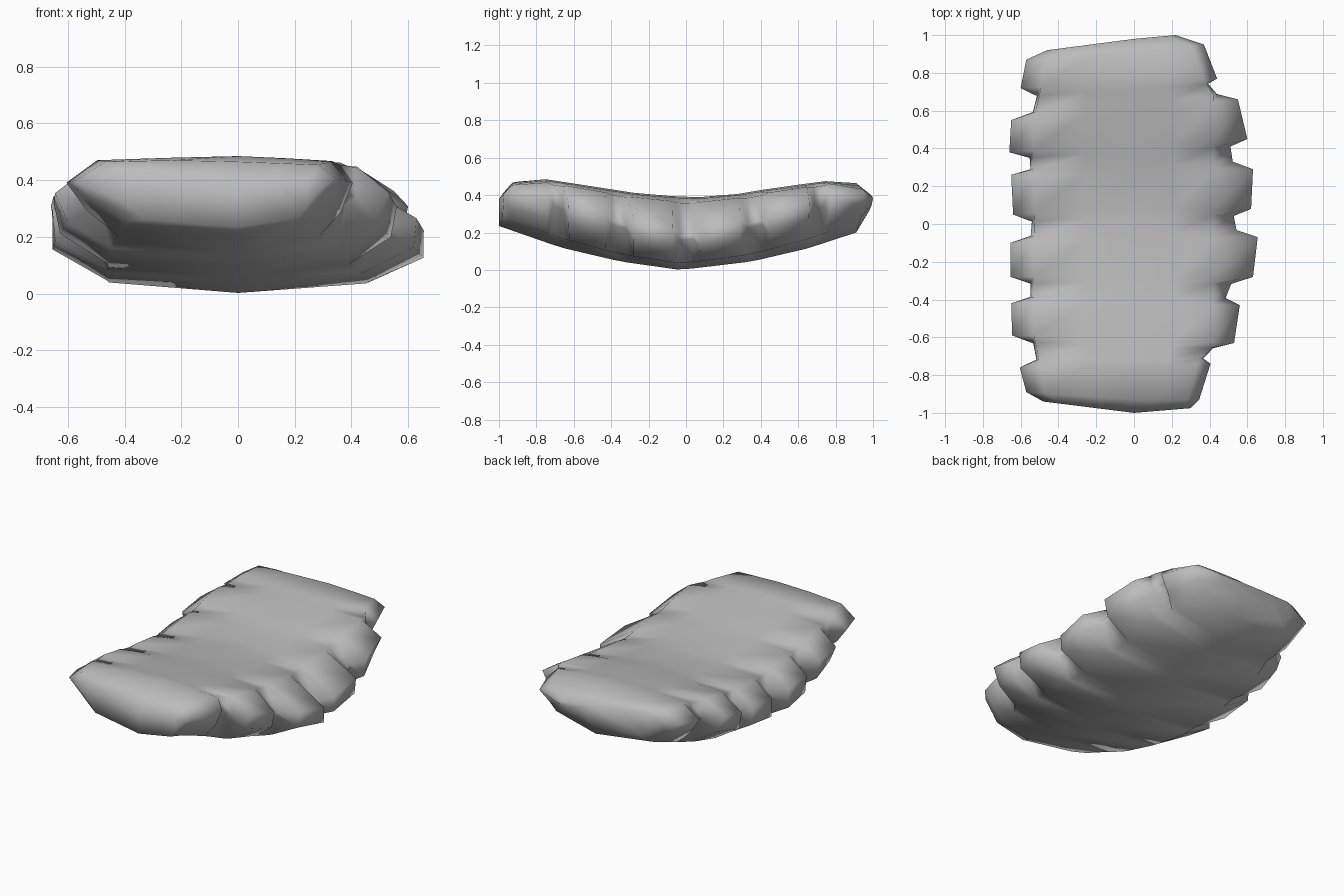
import bpy
import bmesh

cube = bpy.data.objects.get("Cube")
if cube:
    bpy.data.objects.remove(cube, do_unlink=True)

GROOVE = 0.84

# Side lobes, front to back: start y, end y, width at start, width at end
LEFT_LOBES = [(-.93, -.74, .345, .405), (-.63, -.43, .53, .56), (-.28, -.07, .63, .655),
              (.08, .29, .62, .63), (.45, .66, .60, .55), (.77, .95, .44, .37)]
RIGHT_LOBES = [(-.89, -.76, .57, .605), (-.59, -.42, .645, .65), (-.28, -.10, .655, .655),
               (.05, .26, .64, .65), (.38, .55, .66, .65), (.72, .87, .60, .57)]

# Per side: direction, shelf width, lobe top and lobe underside (height, rise to the ends)
LEFT_SIDE = (1, .42, (.54, .25), (.30, .15))
RIGHT_SIDE = (-1, .53, (.67, .06), (.37, .08))

# Lengthwise curves of the upper and lower surface: y, z
TOP_CURVE = [(-1, .38), (-.97, .425), (-.92, .475), (-.77, .488), (-.2, .40), (.15, .385),
             (.48, .44), (.85, .488), (.92, .46), (1, .39)]
BOTTOM_CURVE = [(-1, .235), (-.67, .12), (-.35, .045), (-.03, 0), (.35, .045),
                (.65, .115), (.91, .20), (1, .35)]


def lerp(a, b, t):
    return a + (b - a) * t


def sample(curve, y):
    for (y0, z0), (y1, z1) in zip(curve, curve[1:]):
        if y <= y1:
            return lerp(z0, z1, max(0, (y - y0) / (y1 - y0)))
    return curve[-1][1]


def outline(lobes):
    """Lobe corners with two groove points in every gap: (x, y, is_groove)."""
    points = []
    for i, (y0, y1, x0, x1) in enumerate(lobes):
        points += [(x0, y0, False), (x1, y1, False)]
        if i + 1 < len(lobes):
            next_y, next_x = lobes[i + 1][0], lobes[i + 1][2]
            for t in (.25, .75):
                points.append((GROOVE * lerp(x1, next_x, t), lerp(y1, next_y, t), True))
    return points


def half_section(x, y, groove, mid_y, side):
    """Points from the upper surface around the side to the underside."""
    direction, shelf, upper, lower = side

    def point(px, height):
        py = lerp(mid_y, y, min(1, px / x))
        low, high = sample(BOTTOM_CURVE, py), sample(TOP_CURVE, py)
        return (direction * px, py, lerp(low, high, height))

    a = abs(y)
    lip = upper[0] + upper[1] * a
    under = lower[0] + lower[1] * a
    full = x
    if groove:
        full = x / GROOVE
        lip -= .08
        under = lip - .06
    edge = min(shelf, .82 * full)
    return [point(edge / 2, .98),
            point(edge, (.91 if groove else .93) + .03 * a),
            point(x, lip),
            point(x * (1 - .2 * a * a), under),
            point(.7 * full, .09 + .12 * a * a)]


def ring(left, right, mid_y):
    l = half_section(*left, mid_y, LEFT_SIDE)
    r = half_section(*right, mid_y, RIGHT_SIDE)
    top = (0, mid_y, sample(TOP_CURVE, mid_y))
    bottom = (0, mid_y, sample(BOTTOM_CURVE, mid_y))
    return [top] + l + [bottom] + r[::-1]


# Cross-sections with a rounded cap at each end
left, right = outline(LEFT_LOBES), outline(RIGHT_LOBES)
rings = [ring((.30, -.975, False), (.48, -.94, False), -1)]
for i, (l, r) in enumerate(zip(left, right)):
    mid = -.93 if i == 0 else (l[1] + r[1]) / 2
    rings.append(ring(l, r, mid))
rings.append(ring((.22, 1, False), (.46, .92, False), .98))

# Skin the sections into one closed body
bm = bmesh.new()
loops = [[bm.verts.new(p) for p in section] for section in rings]
count = len(loops[0])
for a, b in zip(loops, loops[1:]):
    for i in range(count):
        j = (i + 1) % count
        bm.faces.new((a[i], a[j], b[j], b[i]))

# End caps, stitched from top to underside on each half
for end in (loops[0], loops[-1]):
    for half in (end[:7], [end[0]] + end[:5:-1]):
        bm.faces.new((half[0], half[1], half[5], half[6]))
        bm.faces.new((half[1], half[2], half[4], half[5]))
        bm.faces.new(half[2:5])
bmesh.ops.recalc_face_normals(bm, faces=bm.faces)
for face in bm.faces:
    face.smooth = True

mesh = bpy.data.meshes.new("lobed_body")
bm.to_mesh(mesh)
bm.free()
body = bpy.data.objects.new("lobed_body", mesh)
bpy.context.collection.objects.link(body)

# Plain grey surface
grey = bpy.data.materials.new("plain_grey")
grey.use_nodes = True
colour = (.5, .5, .5, 1)
grey.diffuse_color = colour
grey.node_tree.nodes["Principled BSDF"].inputs["Base Color"].default_value = colour
mesh.materials.append(grey)
